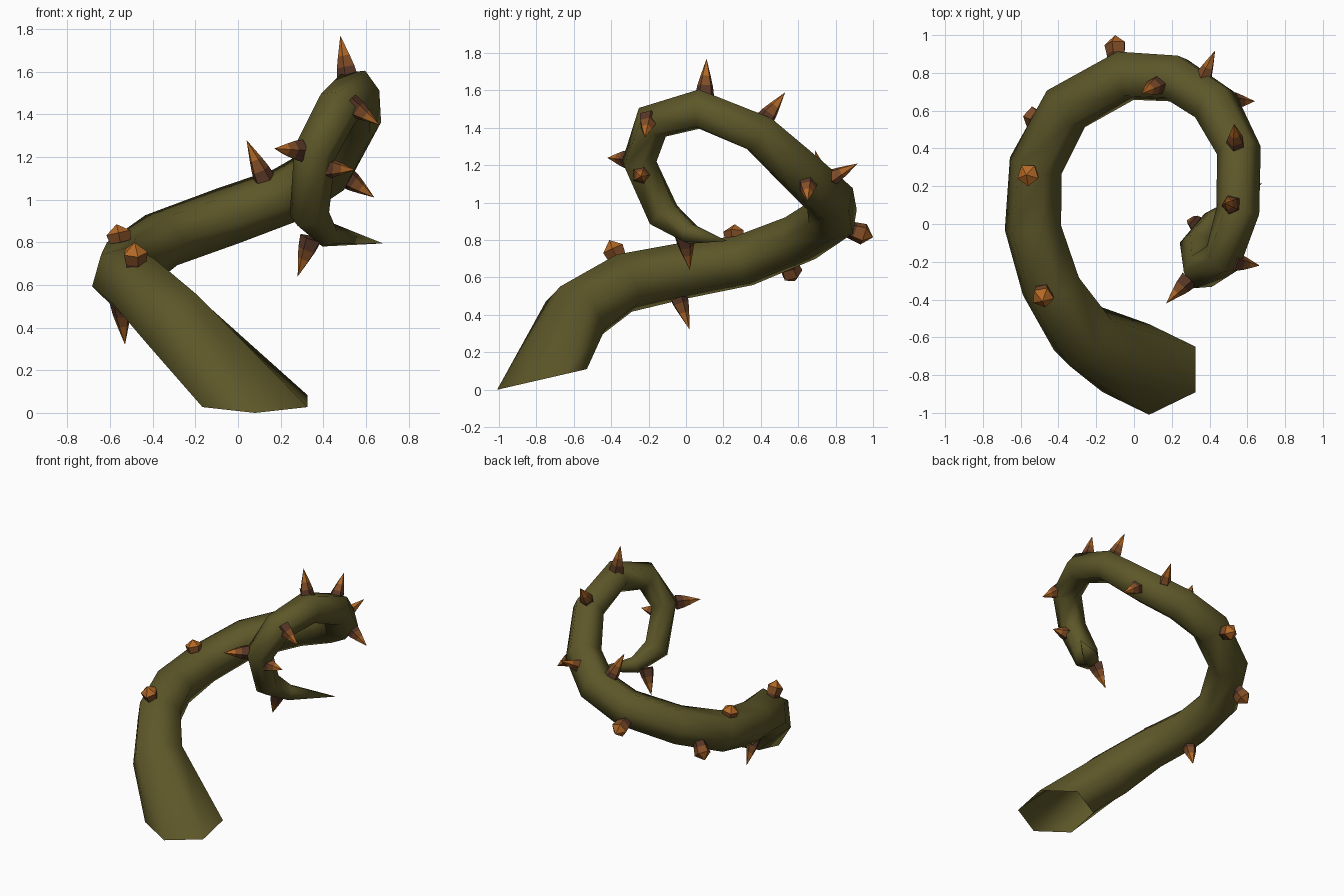
import bpy, bmesh, math
from mathutils import Vector

if "Cube" in bpy.data.objects:
    bpy.data.objects.remove(bpy.data.objects["Cube"])


def material(name, rgb):
    m = bpy.data.materials.new(name)
    m.diffuse_color = (*rgb, 1)
    m.use_nodes = True
    m.node_tree.nodes["Principled BSDF"].inputs["Base Color"].default_value = m.diffuse_color
    return m


OLIVE = material("olive_bark", (0.11, 0.095, 0.022))
BANDS = [material("dark_brown", (0.10, 0.038, 0.02)),
         material("mid_brown", (0.22, 0.075, 0.02)),
         material("orange", (0.45, 0.14, 0.02))]


def add_object(name, bm, mats):
    bmesh.ops.recalc_face_normals(bm, faces=bm.faces)
    me = bpy.data.meshes.new(name)
    bm.to_mesh(me)
    bm.free()
    for m in mats:
        me.materials.append(m)
    ob = bpy.data.objects.new(name, me)
    bpy.context.collection.objects.link(ob)
    return ob


def skin(bm, rings, tip, sides):
    """Join successive vertex rings and close the end with a point; yields band index on faces."""
    for k, (a, b) in enumerate(zip(rings, rings[1:])):
        for i in range(sides):
            j = (i + 1) % sides
            bm.faces.new((a[i], a[j], b[j], b[i])).material_index = k
    t = bm.verts.new(tip)
    a = rings[-1]
    for i in range(sides):
        bm.faces.new((a[i], a[(i + 1) % sides], t)).material_index = len(rings) - 1


# Vine: six-sided tapering tube, open at the foot (x, y, z, radius)
PATH = [(0.08, -0.77, 0.055, 0.24), (-0.27, -0.59, 0.40, 0.19), (-0.44, -0.33, 0.57, 0.165),
        (-0.535, -0.02, 0.635, 0.155), (-0.52, 0.31, 0.69, 0.145), (-0.36, 0.61, 0.81, 0.14),
        (-0.045, 0.785, 0.925, 0.14), (0.22, 0.77, 1.02, 0.135), (0.43, 0.63, 1.15, 0.13),
        (0.555, 0.39, 1.37, 0.118), (0.55, 0.07, 1.50, 0.115), (0.47, -0.18, 1.43, 0.105),
        (0.36, -0.25, 1.22, 0.10), (0.335, -0.12, 0.935, 0.095), (0.42, 0.02, 0.835, 0.06)]
TIP = Vector((0.68, 0.22, 0.795))
pts = [Vector(p[:3]) for p in PATH] + [TIP]
bm = bmesh.new()
rings = []
side = Vector((0, -1, 0))
for n, p in enumerate(PATH):
    c, r = pts[n], p[3]
    if n == 0:
        # the foot is cut nearly level, so its ring is stretched sideways
        u, v = Vector((0, -1, -0.23)) * r, Vector((1, 0, 0)) * 0.285
    else:
        t = ((c - pts[n - 1]).normalized() + (pts[n + 1] - c).normalized()).normalized()
        side = (side - t * side.dot(t)).normalized()
        u, v = side * r, t.cross(side) * -r
        if v.dot(rings and last_v) < 0:
            v = -v
    last_v = v
    rings.append([bm.verts.new(c + u * math.cos(a) + v * math.sin(a))
                  for a in (math.tau * i / 6 for i in range(6))])
skin(bm, rings, TIP, 6)
for f in bm.faces:
    f.material_index = 0
    f.smooth = True
add_object("vine", bm, [OLIVE])

# Thorns: five-sided banded cones (base, tip)
THORNS = [((0.52, 0.10, 1.56), (0.48, 0.11, 1.77)), ((0.54, 0.41, 1.43), (0.53, 0.53, 1.59)),
          ((0.35, 0.73, 1.11), (0.43, 0.92, 1.21)), ((0.50, 0.65, 1.11), (0.64, 0.65, 1.01)),
          ((0.52, -0.20, 1.45), (0.665, -0.22, 1.35)), ((0.29, -0.29, 1.23), (0.17, -0.42, 1.24)),
          ((0.40, -0.24, 1.15), (0.55, -0.24, 1.14)), ((0.345, -0.01, 0.82), (0.28, 0.02, 0.64)),
          ((0.13, 0.74, 1.08), (0.04, 0.69, 1.28)), ((-0.55, -0.05, 0.52), (-0.53, 0.02, 0.32))]
# Short blunt thorns
STUBS = [((-0.545, 0.26, 0.77), (-0.57, 0.26, 0.885)), ((-0.48, -0.35, 0.67), (-0.485, -0.41, 0.80)),
         ((-0.49, 0.54, 0.69), (-0.565, 0.58, 0.58)), ((-0.09, 0.86, 0.86), (-0.10, 1.0, 0.815))]


def thorn(name, base, tip, profile):
    base, tip = Vector(base), Vector(tip)
    d = tip - base
    q = d.to_track_quat('Z', 'Y')
    bm = bmesh.new()
    rings = [[bm.verts.new(base + d * h + q @ Vector((r * math.cos(a), r * math.sin(a), 0)))
              for a in (math.tau * i / 5 for i in range(5))] for h, r in profile]
    skin(bm, rings, tip, 5)
    bm.faces.new(rings[0])
    add_object(name, bm, BANDS)


for i, (b, t) in enumerate(THORNS):
    thorn(f"thorn_{i + 1}", b, t, [(0, 0.056), (0.3, 0.045), (0.55, 0.03)])
for i, (b, t) in enumerate(STUBS):
    thorn(f"blunt_thorn_{i + 1}", b, t, [(0, 0.045), (0.3, 0.052), (0.65, 0.06)])
